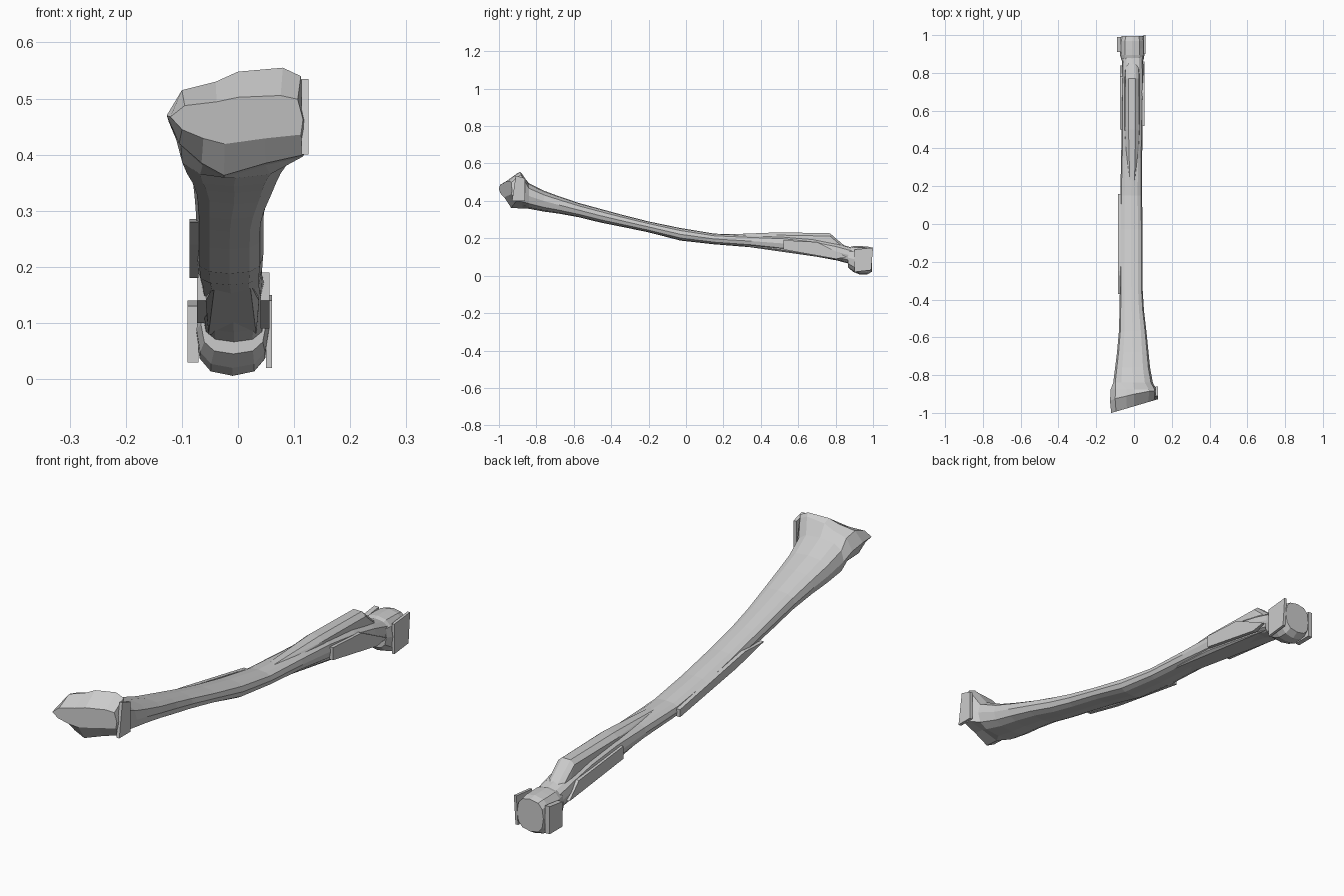
import bpy, bmesh
from math import sin, cos, pi, copysign

N = 12


def ring(y, xl, xr, zb, zt, p=0.75, lean=0.0):
    """Rounded-box cross-section, from the left side over the top."""
    pts = []
    for i in range(N):
        a = pi - 2 * pi * i / N
        c, s = cos(a), sin(a)
        x = (xl + xr) / 2 + (xr - xl) / 2 * copysign(abs(c) ** p, c)
        z = (zb + zt) / 2 + (zt - zb) / 2 * copysign(abs(s) ** p, s)
        pts.append((x, y + lean * (z - (zb + zt) / 2), z))
    return pts


def loft(name, rings):
    bm = bmesh.new()
    vs = [[bm.verts.new(p) for p in r] for r in rings]
    for a, b in zip(vs, vs[1:]):
        for i in range(N):
            j = (i + 1) % N
            bm.faces.new((a[i], a[j], b[j], b[i]))
    bm.faces.new(vs[0])
    bm.faces.new(vs[-1])
    bmesh.ops.recalc_face_normals(bm, faces=bm.faces)
    me = bpy.data.meshes.new(name)
    bm.to_mesh(me)
    bm.free()
    ob = bpy.data.objects.new(name, me)
    bpy.context.collection.objects.link(ob)
    return ob


def hull(name, pts):
    bm = bmesh.new()
    for p in pts:
        bm.verts.new(p)
    bmesh.ops.convex_hull(bm, input=bm.verts)
    me = bpy.data.meshes.new(name)
    bm.to_mesh(me)
    bm.free()
    ob = bpy.data.objects.new(name, me)
    bpy.context.collection.objects.link(ob)


# Shaft: y, left, right, bottom, top
shaft = [
    (-0.84, -0.110, 0.100, 0.358, 0.495),
    (-0.76, -0.100, 0.085, 0.343, 0.455),
    (-0.68, -0.090, 0.077, 0.332, 0.425),
    (-0.57, -0.080, 0.066, 0.312, 0.388),
    (-0.46, -0.077, 0.053, 0.285, 0.358),
    (-0.35, -0.075, 0.046, 0.263, 0.328),
    (-0.20, -0.075, 0.045, 0.232, 0.290),
    (-0.03, -0.075, 0.045, 0.188, 0.255),
    (0.15, -0.073, 0.043, 0.168, 0.225),
    (0.35, -0.068, 0.043, 0.152, 0.218),
    (0.52, -0.066, 0.046, 0.130, 0.215),
    (0.68, -0.066, 0.050, 0.105, 0.200),
    (0.80, -0.065, 0.050, 0.083, 0.175),
    (0.89, -0.062, 0.048, 0.060, 0.150),
]

# Wide far end of the bone, seen from the front
end = [(-0.127, 0.47), (-0.10, 0.515), (-0.04, 0.53), (0, 0.548), (0.08, 0.555),
       (0.112, 0.54), (0.122, 0.46), (0.118, 0.40), (0.05, 0.385),
       (-0.025, 0.363), (-0.065, 0.385), (-0.105, 0.42)]
tip = [(x * 0.95, -0.965 + 0.28 * x, 0.465 + (z - 0.465) * 0.45) for x, z in end]
rim = [(x, -0.915 + 0.18 * x + 0.16 * (z - 0.46), z) for x, z in end]
back = [(x * 0.97, -0.875, z - 0.012 if z > 0.46 else z - 0.004) for x, z in end]
loft("bone_shaft", [tip, rim, back] + [ring(*s) for s in shaft])

# Rounded head at the near end
loft("bone_head", [
    ring(0.865, -0.066, 0.050, 0.045, 0.150),
    ring(0.895, -0.074, 0.055, 0.020, 0.158),
    ring(0.930, -0.075, 0.055, 0.006, 0.158),
    ring(0.968, -0.074, 0.055, 0.006, 0.157),
    ring(0.995, -0.066, 0.050, 0.022, 0.150),
])

# Raised bump behind the head
hull("bone_bump", [(x, y, z) for y, w, zb, zt in
                   ((0.22, 0.025, 0.17, 0.221), (0.50, 0.038, 0.14, 0.232),
                    (0.77, 0.036, 0.10, 0.227), (0.85, 0.034, 0.08, 0.158))
                   for x, z in ((-0.01 - w * 1.25, zb), (-0.01 + w * 1.25, zb),
                                (-0.01 - w, zt - 0.015), (-0.01 + w, zt - 0.015),
                                (-0.01 - w * 0.5, zt), (-0.01 + w * 0.5, zt))])

# Thin facet plates on the sides: x range, then corners (y, z)
plates = {
    "head_plate_left": (-0.09, -0.07, [(0.91, 0.03), (0.91, 0.13), (0.99, 0.14), (0.99, 0.03)]),
    "head_plate_right": (0.05, 0.061, [(0.90, 0.02), (0.90, 0.14), (1.0, 0.15), (0.99, 0.03)]),
    "bump_plate_right": (0.04, 0.056, [(0.52, 0.14), (0.52, 0.19), (0.70, 0.18), (0.86, 0.10), (0.80, 0.09)]),
    "bump_plate_left": (-0.073, -0.05, [(0.50, 0.14), (0.50, 0.19), (0.78, 0.16), (0.84, 0.10)]),
    "end_plate_right": (0.113, 0.126, [(-0.93, 0.40), (-0.91, 0.535), (-0.86, 0.52), (-0.86, 0.40)]),
    "shaft_plate_left": (-0.086, -0.07, [(-0.37, 0.28), (-0.20, 0.24), (0.16, 0.18), (0.16, 0.21), (-0.25, 0.285)]),
}
for name, (x0, x1, prof) in plates.items():
    hull(name, [(x, y, z) for x in (x0, x1) for y, z in prof])
